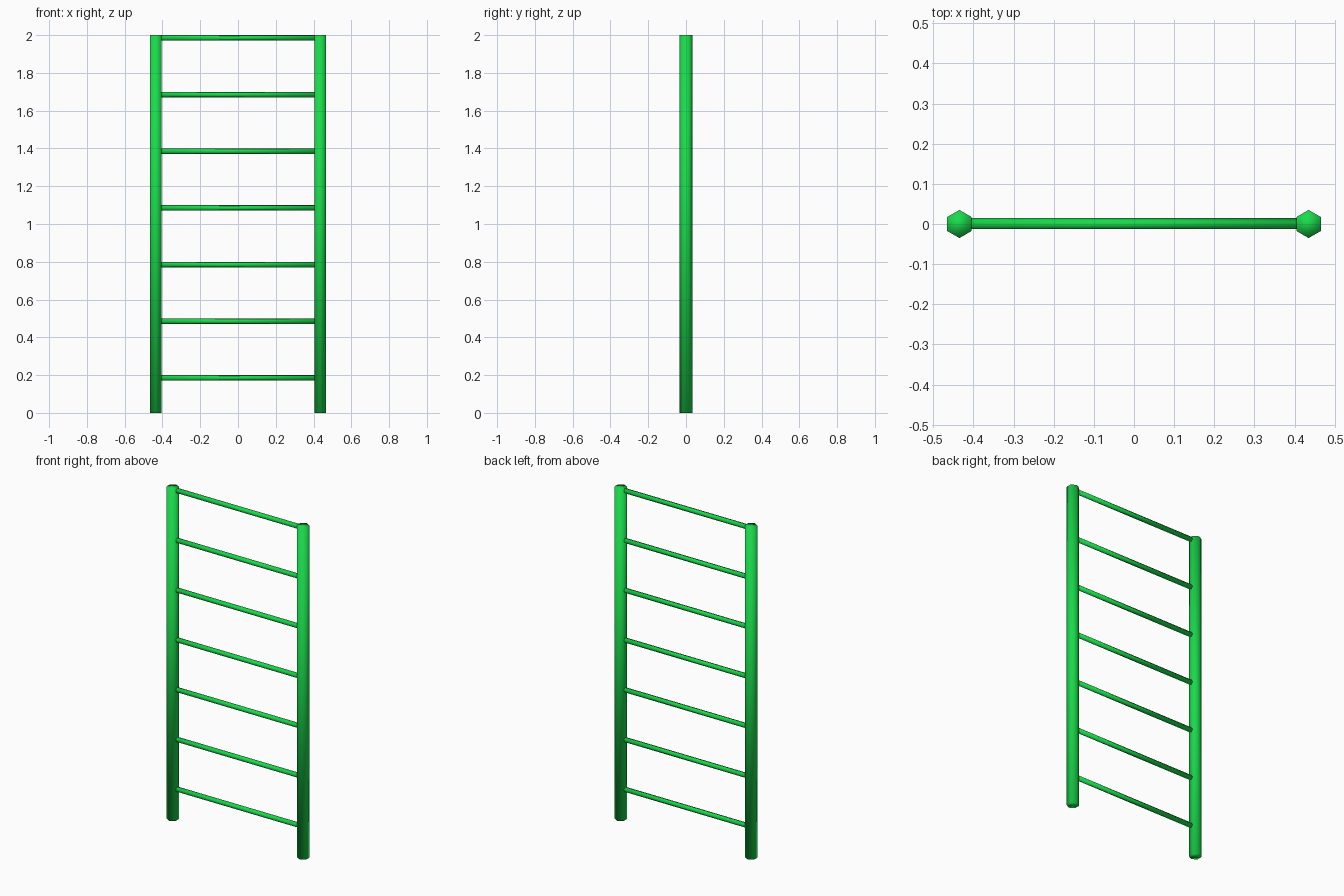
import bpy
import math

if "Cube" in bpy.data.objects:
    bpy.data.objects.remove(bpy.data.objects["Cube"])

green = bpy.data.materials.new("green_paint")
green.diffuse_color = (0.01, 0.7, 0.07, 1)
green.use_nodes = True
green.node_tree.nodes["Principled BSDF"].inputs["Base Color"].default_value = green.diffuse_color


def bar(name, sides, radius, length, loc, rot=(0, 0, 0)):
    bpy.ops.mesh.primitive_cylinder_add(vertices=sides, radius=radius, depth=length,
                                        location=loc, rotation=rot)
    ob = bpy.context.object
    ob.name = name
    ob.data.materials.append(green)
    bpy.ops.object.shade_smooth()
    return ob


# Six-sided side posts
for side, sx in (("left", -1), ("right", 1)):
    bar(f"{side}_post", 6, 0.035, 2.0, (sx * 0.435, 0, 1.0))

# Five-sided rungs, one edge towards the back
for i in range(7):
    bar(f"rung_{i + 1}", 5, 0.015, 0.815, (0, 0, 0.185 + 0.3 * i), (0, math.pi / 2, 0))
